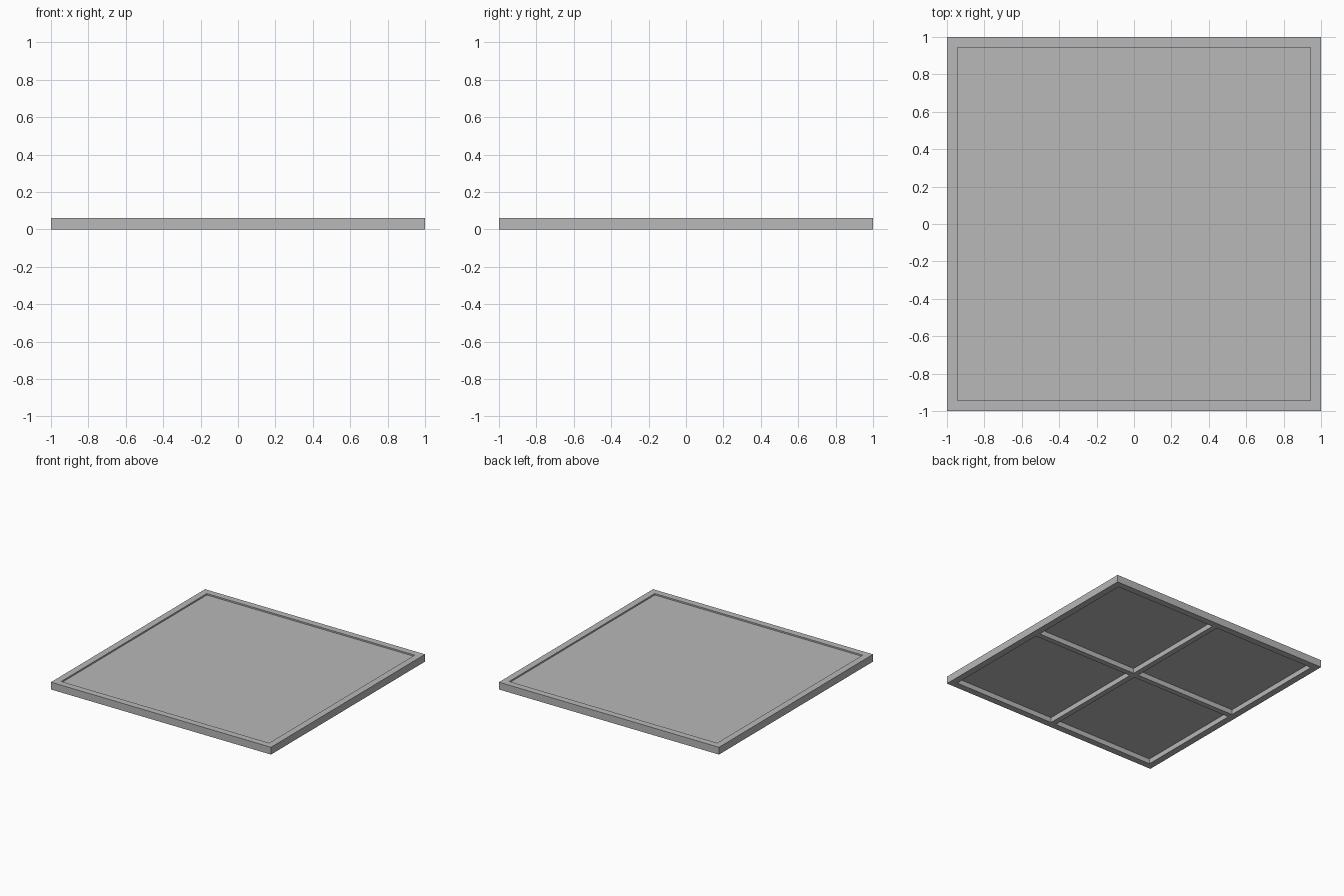
import bpy
import bmesh
from mathutils import Matrix, Vector

cube = bpy.data.objects.get("Cube")
if cube:
    bpy.data.objects.remove(cube, do_unlink=True)

HEIGHT = 0.06       # total thickness
INNER = 0.945       # half-width of the frame opening
SHEET = (0.041, 0.048)  # bottom and top of the recessed panel
RIB = 0.045         # width of the stiffening ribs

grey = bpy.data.materials.new("plain grey")
grey.use_nodes = True
grey.diffuse_color = (0.48, 0.48, 0.48, 1)
grey.node_tree.nodes["Principled BSDF"].inputs["Base Color"].default_value = grey.diffuse_color


def finish(name, bm):
    mesh = bpy.data.meshes.new(name)
    bmesh.ops.recalc_face_normals(bm, faces=bm.faces)
    bm.to_mesh(mesh)
    bm.free()
    mesh.materials.append(grey)
    obj = bpy.data.objects.new(name, mesh)
    bpy.context.collection.objects.link(obj)
    return obj


def box(name, x, y, z):
    """Box from (low, high) ranges on each axis."""
    low, high = (Vector(p) for p in zip(x, y, z))
    bm = bmesh.new()
    bmesh.ops.create_cube(bm, size=1, matrix=Matrix.Translation((low + high) / 2)
                          @ Matrix.Diagonal((high - low).to_4d()))
    return finish(name, bm)


# Square frame: nested loops joined into a closed ring
bm = bmesh.new()
loops = [[bm.verts.new((sx * r, sy * r, z)) for sx, sy in ((-1, -1), (1, -1), (1, 1), (-1, 1))]
         for r, z in ((1, 0), (1, HEIGHT), (INNER, HEIGHT), (INNER, 0))]
for a, b in zip(loops, loops[1:] + loops[:1]):
    for i in range(4):
        j = (i + 1) % 4
        bm.faces.new((a[i], a[j], b[j], b[i]))
finish("outer_frame", bm)

# Thin panel set just below the rim
box("top_panel", (-INNER, INNER), (-INNER, INNER), SHEET)

# Crossed ribs underneath, the second one in two halves
half = RIB / 2
depth = (0, SHEET[0])
box("long_rib", (-INNER, INNER), (-half, half), depth)
box("front_rib", (-half, half), (-INNER, -half), depth)
box("back_rib", (-half, half), (half, INNER), depth)
